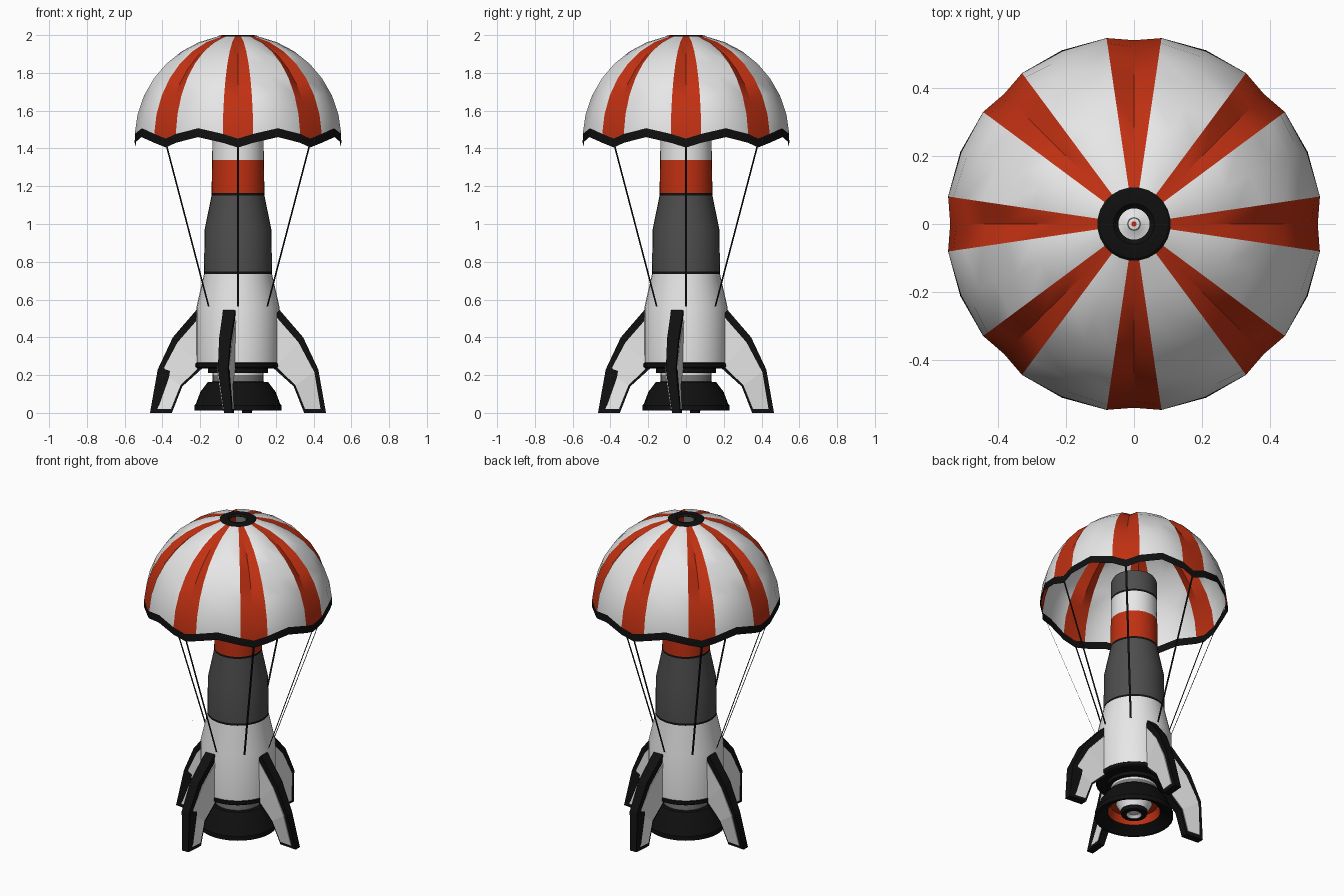
import bpy, bmesh, math
from math import sin, cos, pi, radians

if "Cube" in bpy.data.objects:
    bpy.data.objects.remove(bpy.data.objects["Cube"])

# Materials, one per flat colour
COLOURS = {"white": (.8, .8, .8), "orange_red": (.53, .03, .006), "dark_grey": (.075, .075, .075),
           "black": (.005, .005, .005), "mid_grey": (.2, .2, .2)}
NAMES = list(COLOURS)
W, R, G, K, M = range(5)
MATS = []
for name, c in COLOURS.items():
    m = bpy.data.materials.new(name)
    m.diffuse_color = (*c, 1)
    m.use_nodes = True
    m.node_tree.nodes["Principled BSDF"].inputs["Base Color"].default_value = m.diffuse_color
    MATS.append(m)


def make(name, verts, faces, mats, smooth=True, recalc=True):
    """Mesh object from vertices, faces and a material index for each face."""
    me = bpy.data.meshes.new(name)
    me.from_pydata(verts, [], faces)
    for m in MATS:
        me.materials.append(m)
    for p, i in zip(me.polygons, mats):
        p.material_index = i
    bm = bmesh.new()
    bm.from_mesh(me)
    bmesh.ops.remove_doubles(bm, verts=bm.verts, dist=1e-5)
    if recalc:
        bmesh.ops.recalc_face_normals(bm, faces=bm.faces)
    bm.to_mesh(me)
    bm.free()
    ob = bpy.data.objects.new(name, me)
    bpy.context.collection.objects.link(ob)
    if smooth:
        bpy.ops.object.select_all(action='DESELECT')
        ob.select_set(True)
        bpy.context.view_layer.objects.active = ob
        bpy.ops.object.shade_smooth_by_angle(angle=radians(30))
    return ob


def lathe(name, profile, n=32):
    """Spin (radius, z, colour of the band that starts here) around z."""
    verts = [(r * cos(2 * pi * j / n), r * sin(2 * pi * j / n), z) for r, z, _ in profile for j in range(n)]
    faces, mats = [], []
    for i in range(len(profile) - 1):
        for j in range(n):
            k = (j + 1) % n
            if profile[i][0] < 1e-4:
                f = (i * n, (i + 1) * n + k, (i + 1) * n + j)
            elif profile[i + 1][0] < 1e-4:
                f = (i * n + j, i * n + k, (i + 1) * n)
            else:
                f = (i * n + j, i * n + k, (i + 1) * n + k, (i + 1) * n + j)
            faces.append(f)
            mats.append(profile[i][2])
    return make(name, verts, faces, mats)


# Rocket body with painted bands
lathe("rocket_body", [
    (0, .235, K), (.215, .235, K), (.224, .242, K), (.224, .262, K), (.22, .266, W),
    (.22, .56, W), (.18, .735, K), (.18, .748, G), (.177, .97, G), (.14, 1.15, K),
    (.14, 1.163, R), (.137, 1.34, W), (.135, 1.475, K), (.135, 1.488, G),
    (.135, 1.60, G), (.125, 1.62, G), (.05, 1.62, W), (.02, 1.635, G), (.016, 1.637, W),
    (.008, 1.637, R), (0, 1.637, R)])

# Engine neck and bell with its lined interior and centre plug
lathe("engine_bell", [
    (0, .236, K), (.16, .236, K), (.16, .212, K), (.135, .212, W), (.135, .2, M),
    (.135, .165, K), (.16, .163, K), (.2, .11, K), (.222, .05, K), (.23, .04, K), (.23, .012, K),
    (.215, .012, K), (.155, .05, R), (.14, .1, R), (.105, .1, W), (.08, .055, K),
    (.075, .03, K), (.045, .03, W), (.03, .045, W), (0, .045, W)])

# Canopy: eight gores, four columns each, valleys on the stripe centres
CZ, RAD, ROWS = 1.45, .553, 8
T0 = math.asin(.108 / RAD)
COLS = [(0, 1.405, True), (8.4, 1.43, False), (22.5, 1.46, False), (36.6, 1.43, False)]
verts, faces, mats = [], [], []
for g in range(8):
    for deg, hem, valley in COLS:
        a = radians(45 * g + deg)
        t_band = math.acos((hem + .047 - CZ) / RAD)
        t_end = math.acos((hem - CZ) / RAD)
        for i in range(ROWS + 1):
            t = t_end if i == ROWS else T0 + (t_band - T0) * i / (ROWS - 1)
            k = 1
            if valley:
                k = 1 - .05 * sin(pi * (.85 * min(1, i / (ROWS - 1))))
            r = RAD * k * sin(t)
            z = CZ + RAD * cos(t) * (k if t < pi / 2 else 1)
            verts.append((r * cos(a), r * sin(a), z))
S = ROWS + 1
for c in range(32):
    d = (c + 1) % 32
    for i in range(ROWS):
        faces.append((c * S + i, c * S + i + 1, d * S + i + 1, d * S + i))
        mats.append(K if i == ROWS - 1 else (R if c % 4 in (0, 3) else W))
make("parachute_canopy", verts, faces, mats)

# Vent ring on top of the canopy
lathe("vent_ring", [(.114, 1.984, K), (.1, 1.997, K), (.085, 2.0, K), (.06, 2.0, K),
                    (.046, 1.988, K), (.06, 1.98, K), (.114, 1.984, K)])

# Flat cords from the hem to the body
for g in range(8):
    a = radians(45 * g)
    v = []
    for r, z, w in [(.535, 1.415, -1), (.535, 1.415, 1), (.218, .56, 1), (.218, .56, -1)]:
        v.append((r * cos(a) - w * .006 * sin(a), r * sin(a) + w * .006 * cos(a), z))
    make(f"cord_{g + 1}", v, [(3, 2, 1, 0)], [K], smooth=False, recalc=False)


# Fins: black swept slab with a white panel standing slightly proud of both sides
def fin_part(name, pairs, angle, extra, colour):
    v = []
    for side in (-1, 1):
        for pair in pairs:
            for u, z in pair:
                lean = -.042 - .038 * max(0, min(1, (u - .2) / .2)) + .028 * max(0, 1 - z / .2)
                half = .022 + .011 * min(1, z / .54) + extra
                w = lean + side * half
                v.append((u * cos(angle) - w * sin(angle), u * sin(angle) + w * cos(angle), z))
    n = len(pairs)
    o = 2 * n
    f = [(0, 1, o + 1, o), (o - 2, o - 1, 2 * o - 1, 2 * o - 2)]
    for i in range(n - 1):
        a, b, c, d = 2 * i, 2 * i + 1, 2 * i + 3, 2 * i + 2
        f += [(a, b, c, d), (o + d, o + c, o + b, o + a), (a, d, o + d, o + a), (b, o + b, o + c, c)]
    make(name, v, f, [colour] * len(f), smooth=False)


SLAB = [((.22, .545), (.18, .5)), ((.345, .4), (.19, .235)), ((.425, .23), (.295, .14)), ((.466, 0), (.35, 0))]


def lerp(p, q, t):
    return (p[0] + (q[0] - p[0]) * t, p[1] + (q[1] - p[1]) * t)


PANEL = [((.205, .505), (.18, .48))] + [(lerp(p, q, .16), lerp(p, q, .93)) for p, q in SLAB[1:3]]
PANEL.append(((.437, .02), (.355, .02)))
for i, side in enumerate(("right", "back", "left", "front")):
    fin_part(f"{side}_fin_frame", SLAB, i * pi / 2, 0, K)
    fin_part(f"{side}_fin_panel", PANEL, i * pi / 2, .003, W)
